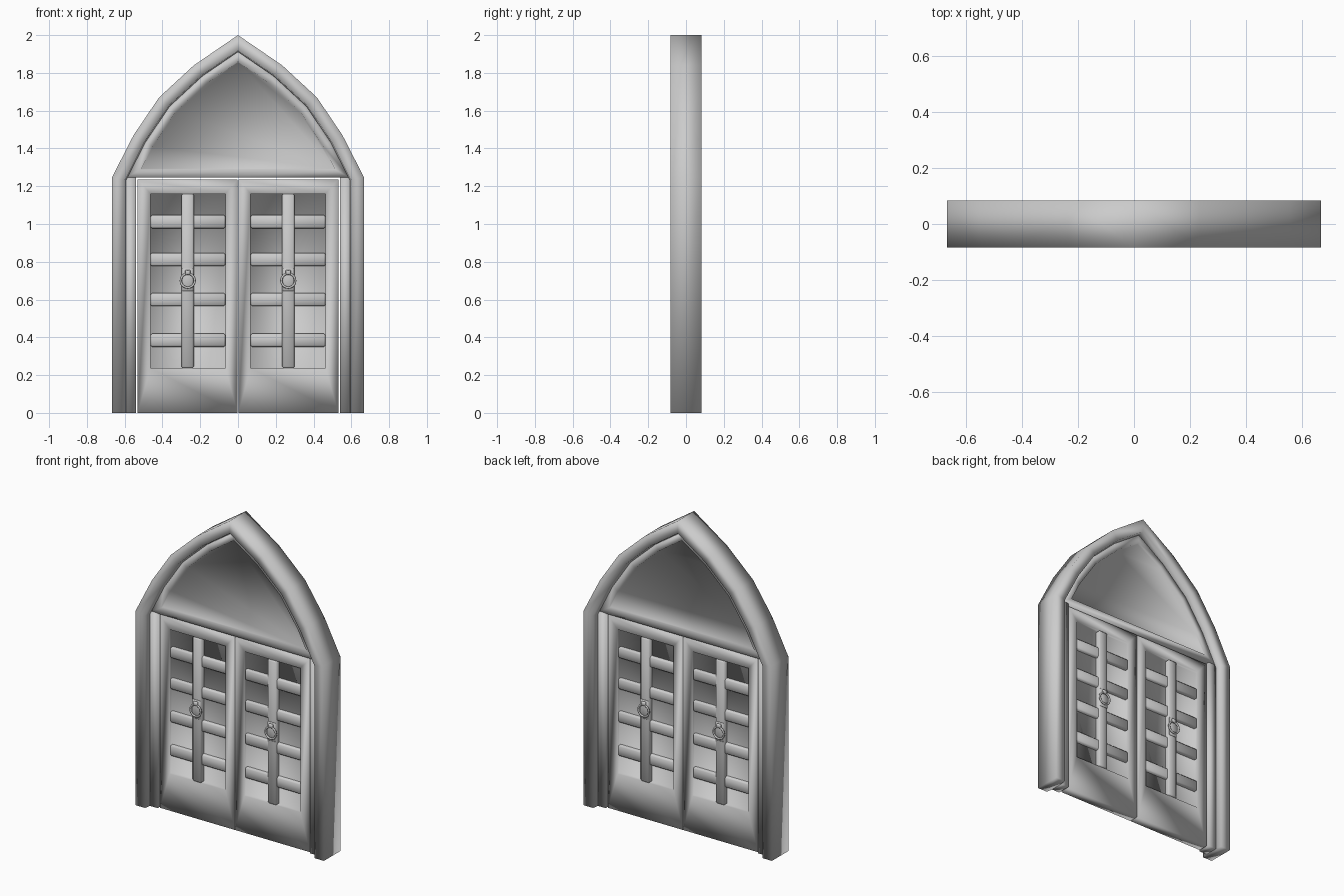
import bpy, bmesh
from math import pi
from mathutils import Vector

if "Cube" in bpy.data.objects:
    bpy.data.objects.remove(bpy.data.objects["Cube"])

D = 0.083          # half depth of the arch frame
STEP = 0.043       # half depth of inner jamb and arch infill
DOOR = 0.031       # half depth of the door leaves
OUTER = [(-.667, 0), (-.667, 1.247), (-.553, 1.47), (-.418, 1.67), (-.234, 1.84),
         (0, 2), (.234, 1.84), (.418, 1.67), (.553, 1.47), (.667, 1.247), (.667, 0)]


def finish(name, bm, bevel=0):
    bmesh.ops.recalc_face_normals(bm, faces=bm.faces)
    me = bpy.data.meshes.new(name)
    bm.to_mesh(me)
    bm.free()
    me.polygons.foreach_set("use_smooth", [True] * len(me.polygons))
    ob = bpy.data.objects.new(name, me)
    bpy.context.collection.objects.link(ob)
    if bevel:
        mod = ob.modifiers.new("soft_edges", 'BEVEL')
        mod.width = bevel
        mod.segments = 1
    return ob


def loft(name, loops):
    """Skin a list of equal-length loops and cap both ends."""
    bm = bmesh.new()
    rows = [[bm.verts.new(p) for p in loop] for loop in loops]
    n = len(rows[0])
    for a, b in zip(rows, rows[1:]):
        for i in range(n):
            j = (i + 1) % n
            bm.faces.new((a[i], a[j], b[j], b[i]))
    bm.faces.new(rows[0])
    bm.faces.new(rows[-1])
    return finish(name, bm)


def box(name, x, y, z, bevel=0):
    bm = bmesh.new()
    bmesh.ops.create_cube(bm, size=1)
    for v in bm.verts:
        v.co = [(r[0] + r[1]) / 2 + c * (r[1] - r[0]) for r, c in zip((x, y, z), v.co)]
    return finish(name, bm, bevel)


def arch(t):
    """Outer outline moved inward by t with mitred corners."""
    pts = [Vector(p) for p in OUTER]
    norms = [Vector((d.y, -d.x)).normalized() for d in (b - a for a, b in zip(pts, pts[1:]))]
    out = []
    for i, p in enumerate(pts):
        a, b = norms[max(i - 1, 0)], norms[min(i, len(norms) - 1)]
        out.append(p + (a + b) * (t / (1 + a.dot(b))))
    return out


def arch_above(t, z, y):
    """Closed loop: the part of the inset arch above height z."""
    pts = arch(t)[1:-1]
    a, b = pts[0], pts[1]
    p = a.lerp(b, (z - a.y) / (b.y - a.y))
    pts[0], pts[-1] = p, Vector((-p.x, p.y))
    return [(q.x, y, q.y) for q in pts]


def rect(x0, x1, z0, z1, y):
    return [(x0, y, z0), (x1, y, z0), (x1, y, z1), (x0, y, z1)]


def ring(name, x, y, z, major, minor):
    bpy.ops.mesh.primitive_torus_add(major_radius=major, minor_radius=minor, major_segments=24,
                                     minor_segments=8, location=(x, y, z), rotation=(pi / 2, 0, 0))
    bpy.context.object.name = name
    bpy.ops.object.shade_smooth()


# Pointed arch frame: one section swept along the outline
section = [(0, -D), (.067, -D), (.073, -STEP), (.073, STEP), (.067, D), (0, D)]
lanes = [(arch(t), y) for t, y in section]
loft("arch_frame", [[(pts[i].x, y, pts[i].y) for pts, y in lanes] for i in range(len(OUTER))])

# Arch infill with a shallow sunken panel on both faces
half = [(.119, 1.293, -.030), (.116, 1.288, -STEP), (.07, 1.247, -STEP)]
infill = half + [(t, z, -y) for t, z, y in reversed(half)]
loft("arch_infill", [arch_above(t, z, y) for t, z, y in infill])

for s, side in ((-1, "left"), (1, "right")):
    def span(a, b):
        return tuple(sorted((s * a, s * b)))

    # Inner jamb step
    box(side + "_jamb", span(.539, .60), (-STEP, STEP), (0, 1.25))

    # Door leaf with a sunken panel on both faces
    win, leaf = span(.067, .463), span(.002, .531)
    faces = [(*win, .237, 1.16, -.010), (*win, .237, 1.16, -DOOR), (*leaf, 0, 1.236, -DOOR)]
    faces += [(*f[:4], -f[4]) for f in reversed(faces)]
    loft(side + "_door", [rect(*f) for f in faces])

    # Lattice bars
    for i, z in enumerate((.385, .60, .812, 1.012)):
        box(f"{side}_cross_bar_{i + 1}", win, (-.030, .030), (z - .035, z + .035), .008)
    box(side + "_upright_bar", span(.234, .299), (-.039, .039), (.237, 1.16), .008)

    # Ring handles, front and back
    cx = .266 * s
    for f, face in ((-1, "front"), (1, "back")):
        tag = f"{side}_{face}_"
        ys = tuple(sorted((.036 * f, .043 * f)))
        box(tag + "handle_plate", (cx - .028, cx + .028), ys, (.645, .765), .003)
        yk = tuple(sorted((.040 * f, .056 * f)))
        box(tag + "handle_knob", (cx - .014, cx + .014), yk, (.732, .756), .003)
        ring(tag + "handle_ring", cx, .049 * f, .70, .037, .006)
